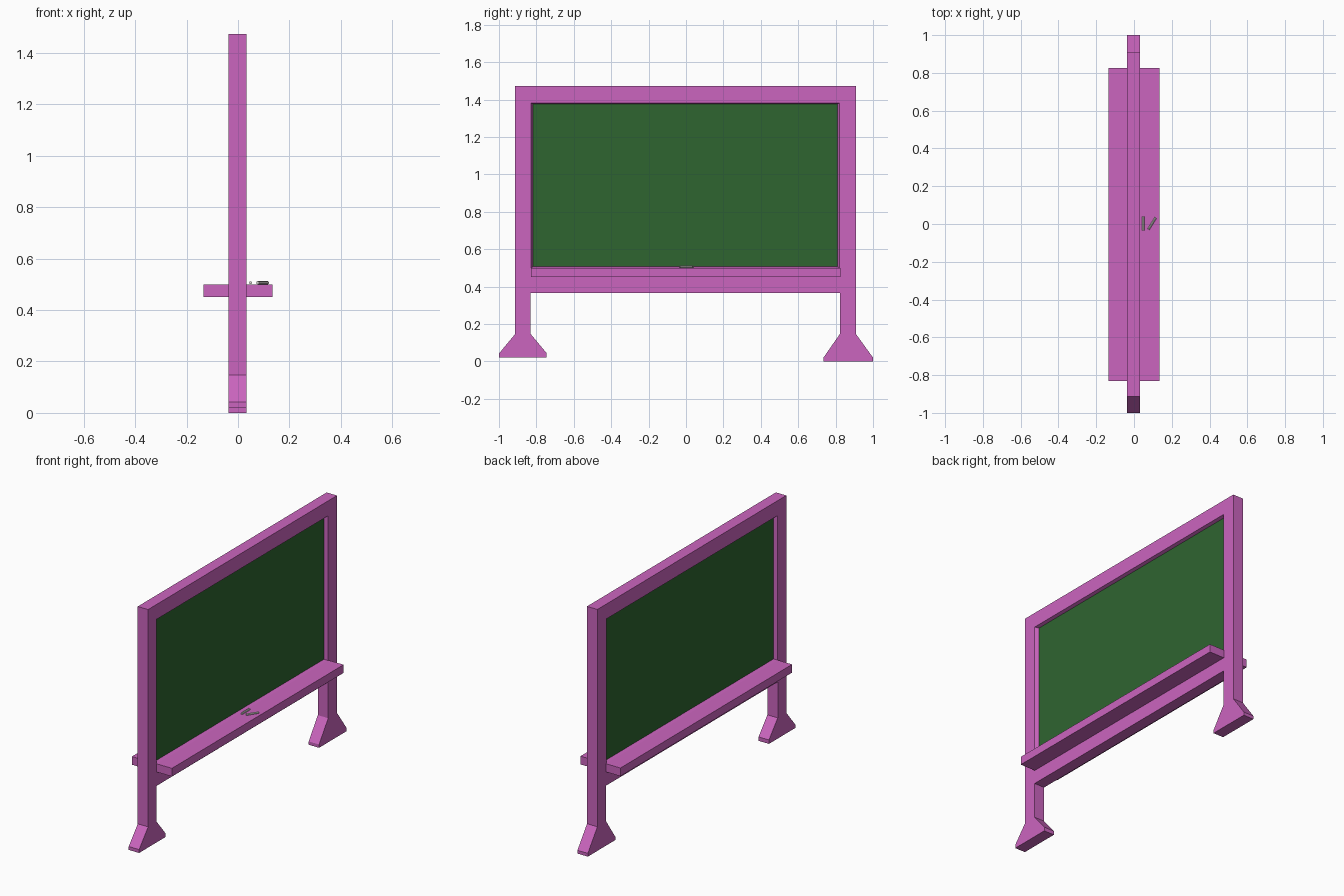
import bpy, bmesh, math
from mathutils import Matrix, Vector

if "Cube" in bpy.data.objects:
    bpy.data.objects.remove(bpy.data.objects["Cube"])


def material(name, color):
    m = bpy.data.materials.new(name)
    m.diffuse_color = (*color, 1)
    m.use_nodes = True
    m.node_tree.nodes["Principled BSDF"].inputs["Base Color"].default_value = m.diffuse_color
    return m


PINK = material("pink_paint", (0.6, 0.13, 0.52))
GREEN = material("green_slate", (0.028, 0.13, 0.03))
WHITE = material("chalk_white", (0.75, 0.73, 0.7))

XC, HALF = -0.0025, 0.035           # frame centre and half thickness in x
Y0, Y1, Z0, Z1 = -0.83, 0.821, 0.5, 1.382   # opening


def add_bmesh(name, bm, mat):
    bmesh.ops.recalc_face_normals(bm, faces=bm.faces)
    mesh = bpy.data.meshes.new(name)
    bm.to_mesh(mesh)
    bm.free()
    mesh.materials.append(mat)
    ob = bpy.data.objects.new(name, mesh)
    bpy.context.collection.objects.link(ob)
    return ob


def box(name, lo, hi, mat):
    lo, hi = Vector(lo), Vector(hi)
    bm = bmesh.new()
    bmesh.ops.create_cube(bm, size=1)
    bm.transform(Matrix.Translation((lo + hi) / 2) @ Matrix.Diagonal((*(hi - lo), 1)))
    return add_bmesh(name, bm, mat)


# frame with legs and flared feet: one side-view outline with a hole, extruded in x
outline = [
    (-0.913, 1.473), (-0.913, 0.147), (-1.0, 0.042), (-1.0, 0.021),
    (-0.746, 0.021), (-0.746, 0.045), (-0.831, 0.147), (-0.831, 0.366),
    (0.823, 0.366), (0.823, 0.147), (0.735, 0.02), (0.735, 0.0),
    (1.0, 0.0), (1.0, 0.02), (0.908, 0.147), (0.908, 1.473)]
opening = [(Y0, Z0), (Y1, Z0), (Y1, Z1), (Y0, Z1)]
curve = bpy.data.curves.new("frame_outline", 'CURVE')
curve.dimensions = '2D'
curve.fill_mode = 'BOTH'
curve.extrude = HALF
for pts in (outline, opening):
    s = curve.splines.new('POLY')
    s.points.add(len(pts) - 1)
    for p, (u, v) in zip(s.points, pts):
        p.co = (u, v, 0, 1)
    s.use_cyclic_u = True
    s.use_smooth = False
tmp = bpy.data.objects.new("frame_curve", curve)
bpy.context.collection.objects.link(tmp)
dg = bpy.context.evaluated_depsgraph_get()
bm = bmesh.new()
bm.from_mesh(bpy.data.meshes.new_from_object(tmp.evaluated_get(dg)))
bpy.data.objects.remove(tmp)
bmesh.ops.remove_doubles(bm, verts=bm.verts, dist=1e-5)
for f in bm.faces:
    f.smooth = False
# local x, y, z become world y, z, x
bm.transform(Matrix(((0, 0, 1, XC), (1, 0, 0, 0), (0, 1, 0, 0), (0, 0, 0, 1))))
bm.faces.ensure_lookup_table()
for f in bm.faces:
    f.material_index = 0
add_bmesh("frame_and_legs", bm, PINK)

# sloped trim lining the opening on both sides
bm = bmesh.new()
loops = []
for x, dy, dz in ((HALF, 0, 0), (0.015, 0.012, 0.006), (-0.015, 0.012, 0.006), (-HALF, 0, 0)):
    loops.append([bm.verts.new((XC + x, y, z)) for y, z in (
        (Y0 + dy, Z0 + dz), (Y1 - dy, Z0 + dz), (Y1 - dy, Z1 - dz), (Y0 + dy, Z1 - dz))])
for i in range(4):
    a, b = loops[i], loops[(i + 1) % 4]
    for j in range(4):
        k = (j + 1) % 4
        bm.faces.new((a[j], a[k], b[k], b[j]))
add_bmesh("opening_trim", bm, PINK)

# writing board
box("writing_board", (XC - 0.015, Y0 + 0.008, Z0 + 0.003),
    (XC + 0.015, Y1 - 0.008, Z1 - 0.003), GREEN)

# chalk trays on both sides
box("right_tray", (XC + HALF, Y0, 0.45), (0.135, 0.825, 0.5), PINK)
box("left_tray", (-0.135, Y0, 0.45), (XC - HALF, 0.825, 0.5), PINK)

# chalk sticks lying on the right tray
for i, (cx, cy, turn) in enumerate(((0.049, 0.003, 0), (0.096, 0.003, -32)), 1):
    bm = bmesh.new()
    bmesh.ops.create_cone(bm, cap_ends=True, segments=8, radius1=0.006,
                          radius2=0.006, depth=0.074)
    bm.transform(Matrix.Translation((cx, cy, 0.506))
                 @ Matrix.Rotation(math.radians(turn), 4, 'Z')
                 @ Matrix.Rotation(math.radians(90), 4, 'X'))
    add_bmesh(f"chalk_stick_{i}", bm, WHITE)
